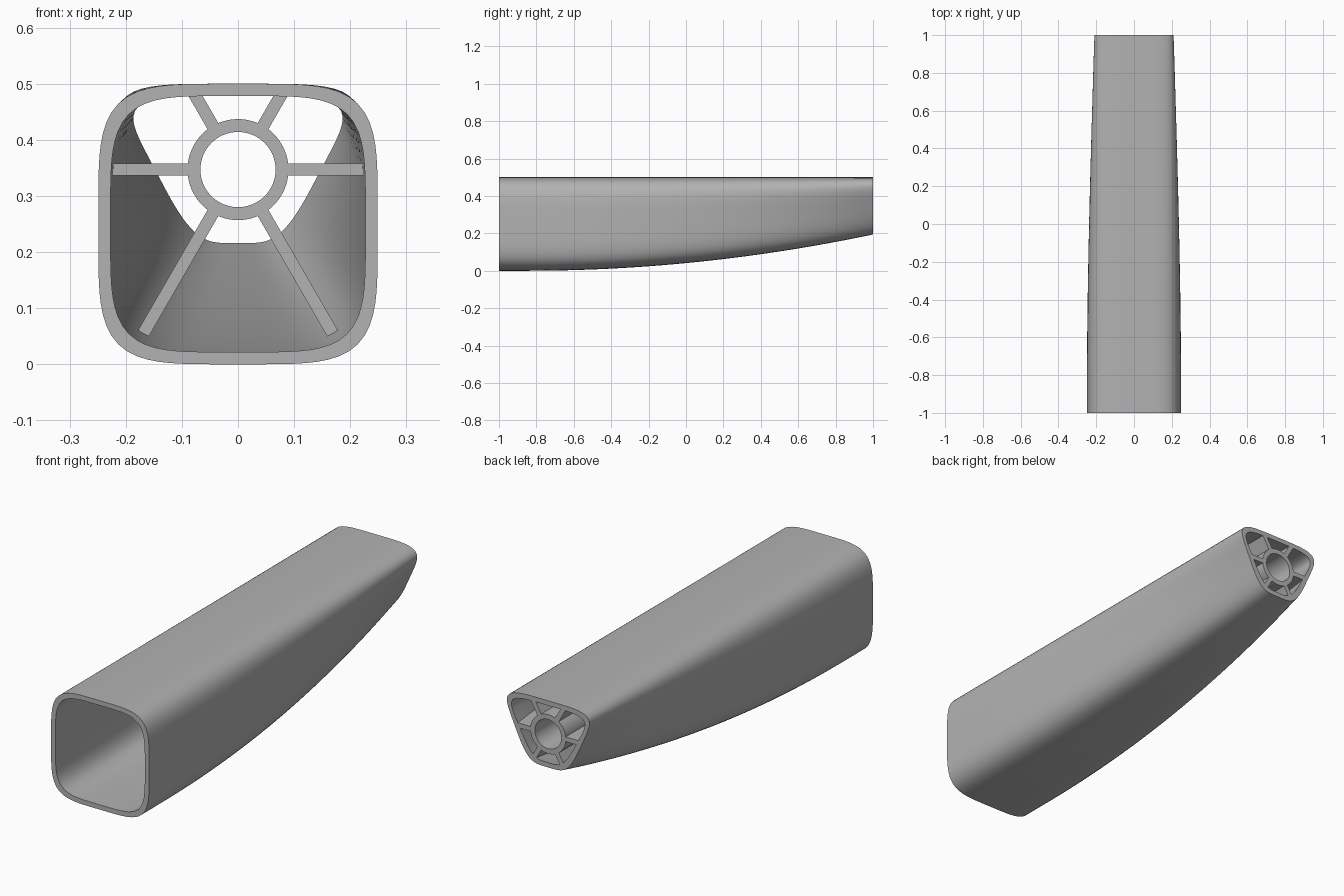
import bpy, bmesh, math
from mathutils import Vector

cube = bpy.data.objects.get("Cube")
if cube:
    bpy.data.objects.remove(cube)

grey = bpy.data.materials.new("plain grey")
grey.use_nodes = True
COLOUR = (0.45, 0.45, 0.45, 1)
grey.diffuse_color = COLOUR
grey.node_tree.nodes["Principled BSDF"].inputs["Base Color"].default_value = COLOUR

POWER = 4.5          # squareness of the tube section
WALL = 0.022         # tube wall thickness
HUB_Z = 0.347        # height of the round hub
RIB_START = -0.35    # where hub and ribs begin inside the tube


def section(y, inset):
    """Centre height, half height, half width and side slope of the tube at y."""
    t = (max(y + 0.85, 0) / 1.85) ** 2
    low = 0.194 * t
    return ((low + 0.5) / 2, (0.5 - low) / 2 - inset,
            0.249 - 0.077 * t - inset * (1 + 0.1 * t), 0.069 * t)


def tube_ring(y, inset, count=96):
    zc, h, w, slope = section(y, inset)
    ring = []
    for i in range(count):
        a = 2 * math.pi * i / count
        c, s = math.cos(a), math.sin(a)
        r = (abs(c) ** POWER + abs(s) ** POWER) ** (-1 / POWER)
        ring.append((c * r * (w + slope * s * r), y, zc + h * s * r))
    return ring


def circle_ring(y, radius, count=64):
    return [(radius * math.cos(2 * math.pi * i / count), y,
             HUB_Z + radius * math.sin(2 * math.pi * i / count)) for i in range(count)]


def loft(name, rings, closed):
    """Skin a list of rings; join the last to the first, or cap both ends."""
    bm = bmesh.new()
    rows = [[bm.verts.new(p) for p in ring] for ring in rings]
    n = len(rows[0])
    pairs = list(zip(rows, rows[1:]))
    if closed:
        pairs.append((rows[-1], rows[0]))
    else:
        bm.faces.new(rows[0])
        bm.faces.new(rows[-1])
    for a, b in pairs:
        for i in range(n):
            j = (i + 1) % n
            bm.faces.new((a[i], a[j], b[j], b[i]))
    bmesh.ops.recalc_face_normals(bm, faces=bm.faces)
    mesh = bpy.data.meshes.new(name)
    bm.to_mesh(mesh)
    bm.free()
    mesh.materials.append(grey)
    obj = bpy.data.objects.new(name, mesh)
    bpy.context.collection.objects.link(obj)
    bpy.ops.object.select_all(action='DESELECT')
    obj.select_set(True)
    bpy.context.view_layer.objects.active = obj
    bpy.ops.object.shade_smooth_by_angle(angle=math.radians(35))
    return obj


def reach(y, angle):
    """Distance from the hub centre to just inside the tube wall."""
    zc, h, w, slope = section(y, WALL * 0.6)
    near, far = 0.0, 0.6
    for _ in range(30):
        d = (near + far) / 2
        v = (HUB_Z + d * math.sin(angle) - zc) / h
        u = d * math.cos(angle) / max(w + slope * v, 0.01)
        if abs(u) ** POWER + abs(v) ** POWER < 1:
            near = d
        else:
            far = d
    return near


def stations(start, steps):
    return [start + (1 - start) * i / steps for i in range(steps + 1)]


# Tapered hollow tube: outer skin to the back, inner skin to the front
ys = stations(-1, 32)
loft("tapered_tube",
     [tube_ring(y, 0) for y in ys] + [tube_ring(y, WALL) for y in reversed(ys)], True)

# Round hub sleeve
loft("hub_sleeve", [circle_ring(RIB_START, 0.09), circle_ring(1, 0.09),
                    circle_ring(1, 0.067), circle_ring(RIB_START, 0.067)], True)

# Six ribs from the hub to the tube wall
for k in range(6):
    angle = math.radians(60 * k)
    along = Vector((math.cos(angle), 0, math.sin(angle)))
    side = Vector((-along.z, 0, along.x)) * 0.011
    rings = []
    for y in stations(RIB_START, 20):
        base = Vector((0, y, HUB_Z))
        root, tip = base + along * 0.08, base + along * reach(y, angle)
        rings.append([root - side, tip - side, tip + side, root + side])
    loft("rib_%d" % (k + 1), rings, False)
